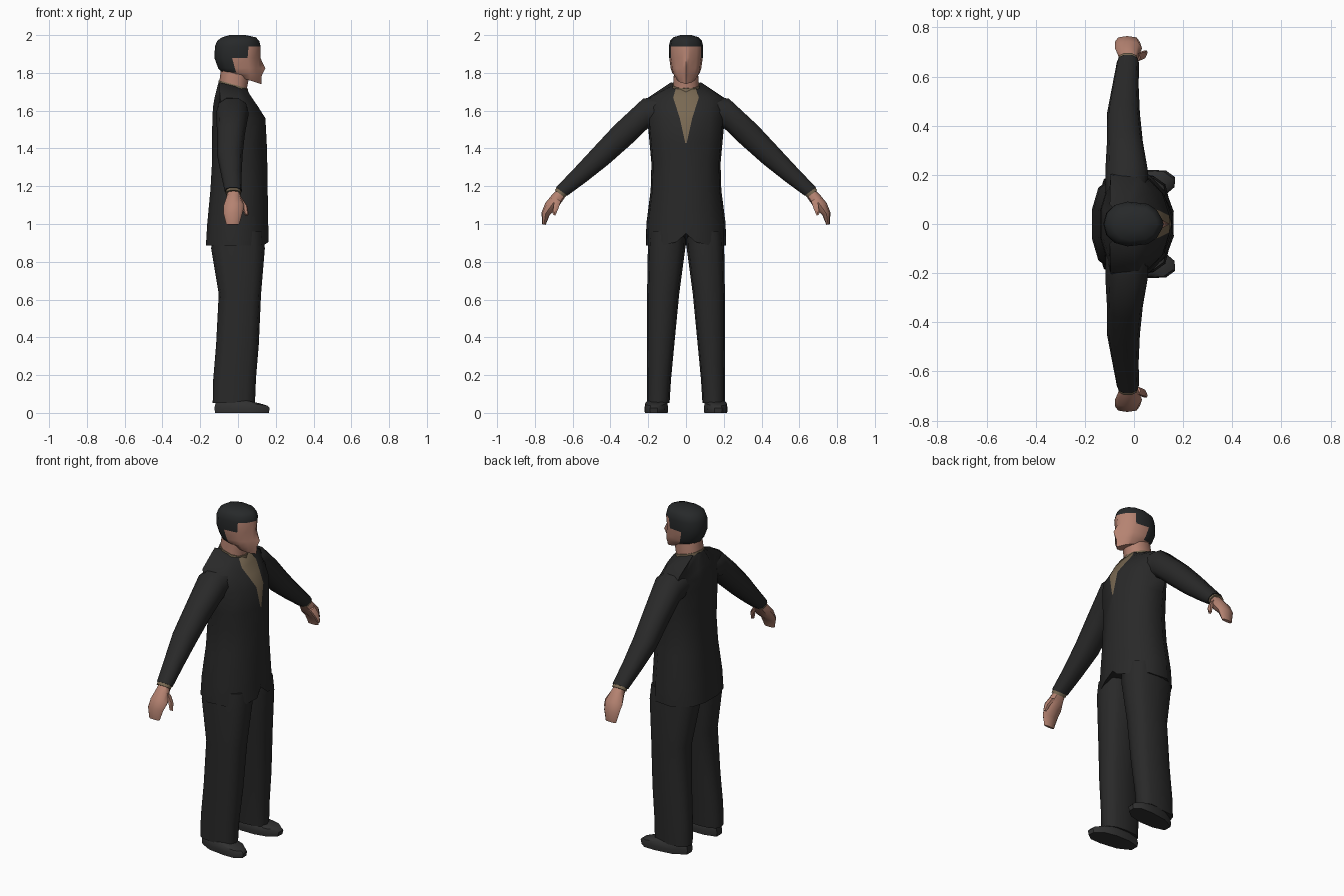
import bpy, bmesh, math
from mathutils import Vector


def material(name, rgb):
    m = bpy.data.materials.new(name)
    m.diffuse_color = (*rgb, 1)
    return m


SUIT = material("charcoal cloth", (0.022, 0.022, 0.022))
HAIR = material("dark hair", (0.02, 0.022, 0.023))
SKIN = material("skin", (0.46, 0.225, 0.165))
SHIRT = material("tan shirt", (0.19, 0.14, 0.085))
SHOE = material("shoe leather", (0.03, 0.03, 0.03))


def loft(name, rings, mats, rule=None, mirror=False, angle=50):
    """Skin a stack of equal-sized rings; rule(row, column) picks the material."""
    bm = bmesh.new()
    vs = [[bm.verts.new(p) for p in r] for r in rings]
    n = len(rings[0])
    for i in range(len(vs) - 1):
        for j in range(n):
            k = (j + 1) % n
            f = bm.faces.new((vs[i][j], vs[i][k], vs[i + 1][k], vs[i + 1][j]))
            f.material_index = rule(i, j) if rule else 0
    bm.faces.new(vs[0][::-1])
    top = bm.faces.new(vs[-1])
    top.material_index = rule(len(vs) - 2, n // 2) if rule else 0
    bmesh.ops.recalc_face_normals(bm, faces=bm.faces)
    me = bpy.data.meshes.new(name)
    bm.to_mesh(me)
    bm.free()
    for m in mats:
        me.materials.append(m)
    ob = bpy.data.objects.new(name, me)
    bpy.context.collection.objects.link(ob)
    bpy.ops.object.select_all(action='DESELECT')
    ob.select_set(True)
    bpy.context.view_layer.objects.active = ob
    bpy.ops.object.shade_smooth_by_angle(angle=math.radians(angle))
    if mirror:
        mod = ob.modifiers.new("Mirror", 'MIRROR')
        mod.use_axis = (False, True, False)
    return ob


def mirrored_ring(half):
    """Half outline from front centre to back centre -> full closed ring."""
    return half + [(x, -y, z) for x, y, z in half[-2:0:-1]]


def tube_ring(cx, cy, cz, rx, r, deg, n=10, power=0.85):
    """Oval ring: rx along x, r along a direction tilted deg in the y-z plane."""
    v = Vector((0, math.cos(math.radians(deg)), math.sin(math.radians(deg))))
    out = []
    for k in range(n):
        a = 2 * math.pi * k / n
        c, s = math.cos(a), math.sin(a)
        c = math.copysign(abs(c) ** power, c)
        s = math.copysign(abs(s) ** power, s)
        out.append(Vector((cx, cy, cz)) + Vector((rx * c, 0, 0)) + v * r * s)
    return out


# Jacket with the shirt opening: z, front x, back x, half width, opening half width, tilt
torso_rows = [
    (0.885, 0.162, -0.170, 0.212, 0.05, 0),
    (1.00, 0.160, -0.163, 0.210, 0.04, 0),
    (1.18, 0.157, -0.146, 0.187, 0.04, 0),
    (1.32, 0.155, -0.138, 0.183, 0.03, 0),
    (1.43, 0.152, -0.137, 0.193, 0.004, 0),
    (1.56, 0.145, -0.136, 0.205, 0.033, 0),
    (1.62, 0.107, -0.132, 0.208, 0.052, 0),
    (1.67, 0.073, -0.124, 0.200, 0.068, 0),
    (1.725, 0.045, -0.103, 0.080, 0.055, -0.25),
]
rings = []
for i, (z, xf, xb, w, v, t) in enumerate(torso_rows):
    mid = (xf + xb) / 2 - (0.02 if i > 4 else 0)
    pts = [(xf, 0), (xf, v), (xf - 0.03, max(0.62 * w, v)), (mid + 0.06 * w / 0.2, 0.95 * w),
           (mid - 0.05, w), (xb + 0.025, 0.7 * w), (xb, 0.3 * w), (xb, 0)]
    half = [(x, y, z + t * x) for x, y in pts]
    if i == 0:  # cut-away front hem
        half[0] = (xf - 0.01, 0, 0.95)
        half[1] = (xf, v, 0.905)
    rings.append(mirrored_ring(half))
n = len(rings[0])
loft("jacket", rings, [SUIT, SHIRT], lambda i, j: 1 if i >= 4 and j in (0, n - 1) else 0)

# Sleeves, cuffs, hands, thumbs
loft("sleeve", [tube_ring(*s) for s in (
    (-0.03, 0.13, 1.595, 0.085, 0.080, 90),
    (-0.03, 0.215, 1.585, 0.087, 0.084, 82),
    (-0.037, 0.335, 1.472, 0.073, 0.070, 47),
    (-0.043, 0.450, 1.360, 0.067, 0.062, 47),
    (-0.035, 0.560, 1.258, 0.054, 0.050, 42),
    (-0.025, 0.658, 1.172, 0.045, 0.039, 36))], [SUIT], mirror=True)
loft("shirt_cuff", [tube_ring(*s) for s in (
    (-0.025, 0.645, 1.185, 0.040, 0.035, 36),
    (-0.025, 0.669, 1.160, 0.041, 0.035, 36))], [SHIRT], mirror=True)
loft("hand", [tube_ring(*s, n=8) for s in (
    (-0.025, 0.655, 1.170, 0.032, 0.028, 36),
    (-0.022, 0.680, 1.140, 0.040, 0.032, 34),
    (-0.022, 0.715, 1.095, 0.055, 0.034, 30),
    (-0.027, 0.743, 1.055, 0.050, 0.023, 15),
    (-0.028, 0.752, 0.997, 0.034, 0.009, 10))], [SKIN], mirror=True)
loft("thumb", [tube_ring(*s, n=6) for s in (
    (0.010, 0.678, 1.130, 0.016, 0.020, 30),
    (0.036, 0.688, 1.090, 0.016, 0.017, 30),
    (0.046, 0.699, 1.048, 0.010, 0.009, 30))], [SKIN], mirror=True)

# Trouser legs
loft("trouser_leg", [tube_ring(*s, 0, n=12, power=0.75) for s in (
    (0.000, 0.098, 0.96, 0.135, 0.097),
    (0.000, 0.103, 0.87, 0.142, 0.099),
    (0.010, 0.121, 0.63, 0.112, 0.085),
    (-0.003, 0.134, 0.36, 0.113, 0.072),
    (-0.018, 0.143, 0.18, 0.113, 0.064),
    (-0.022, 0.147, 0.052, 0.112, 0.060))], [SUIT], mirror=True)

# Shoes, turned slightly outwards
sole = [(-0.125, 0.115), (-0.125, 0.165), (-0.05, 0.205), (0.06, 0.220), (0.13, 0.218),
        (0.168, 0.190), (0.165, 0.150), (0.12, 0.112), (0.04, 0.095), (-0.05, 0.095)]


def shoe_ring(z, scale, toe_drop):
    return [(0.0 + x * scale, 0.155 + (y - 0.155) * scale, z - toe_drop * max(0, x) / 0.168)
            for x, y in sole]


loft("shoe", [shoe_ring(0, 0.97, 0), shoe_ring(0.025, 1, 0), shoe_ring(0.06, 0.93, 0.022),
              shoe_ring(0.075, 0.7, 0.025)], [SHOE], mirror=True, angle=40)

# Neck and shirt collar
loft("neck", [[(x, y, z - 0.25 * x) for x, y, _ in tube_ring(cx, 0, 0, rx, ry, 0)]
              for z, cx, rx, ry in ((1.66, -0.025, 0.075, 0.072), (1.735, -0.025, 0.073, 0.070),
                                    (1.80, -0.015, 0.075, 0.066))], [SKIN])
loft("collar", [[(x, y, z - 0.28 * x) for x, y, _ in tube_ring(-0.025, 0, 0, rx, ry, 0)]
                for z, rx, ry in ((1.69, 0.083, 0.080), (1.732, 0.077, 0.074))], [SHIRT])

# Head: z, front x, back x, half width, extra nose reach, tilt; hair by column and height
head_rows = [
    (1.780, 0.115, -0.085, 0.050, 0.008, -0.32),
    (1.800, 0.120, -0.092, 0.073, 0.006, -0.10),
    (1.825, 0.117, -0.105, 0.081, 0.028, 0),
    (1.880, 0.112, -0.125, 0.089, 0.006, 0),
    (1.940, 0.118, -0.122, 0.091, 0.002, 0),
    (1.970, 0.110, -0.110, 0.084, 0.002, 0),
    (1.988, 0.095, -0.085, 0.068, 0, 0),
    (2.000, 0.040, -0.045, 0.028, 0, 0),
]
rings = []
for z, xf, xb, w, nose, t in head_rows:
    k = (xf - xb) / 0.24
    pts = [(xf + nose, 0), (xf - 0.004, 0.22 * w), (xf - 0.025 * k, 0.62 * w),
           (xf - 0.062 * k, 0.9 * w), (xf - 0.145 * k, w), (xb + 0.045 * k, 0.85 * w),
           (xb + 0.012 * k, 0.5 * w), (xb, 0)]
    rings.append(mirrored_ring([(x, y, z + t * x) for x, y in pts]))
hair_from = [4, 4, 4, 3, 1, 1, 1]  # first hair row of each column, front to back
n = len(rings[0])
loft("head", rings, [SKIN, HAIR], lambda i, j: 1 if i >= hair_from[min(j, n - 1 - j)] else 0)
